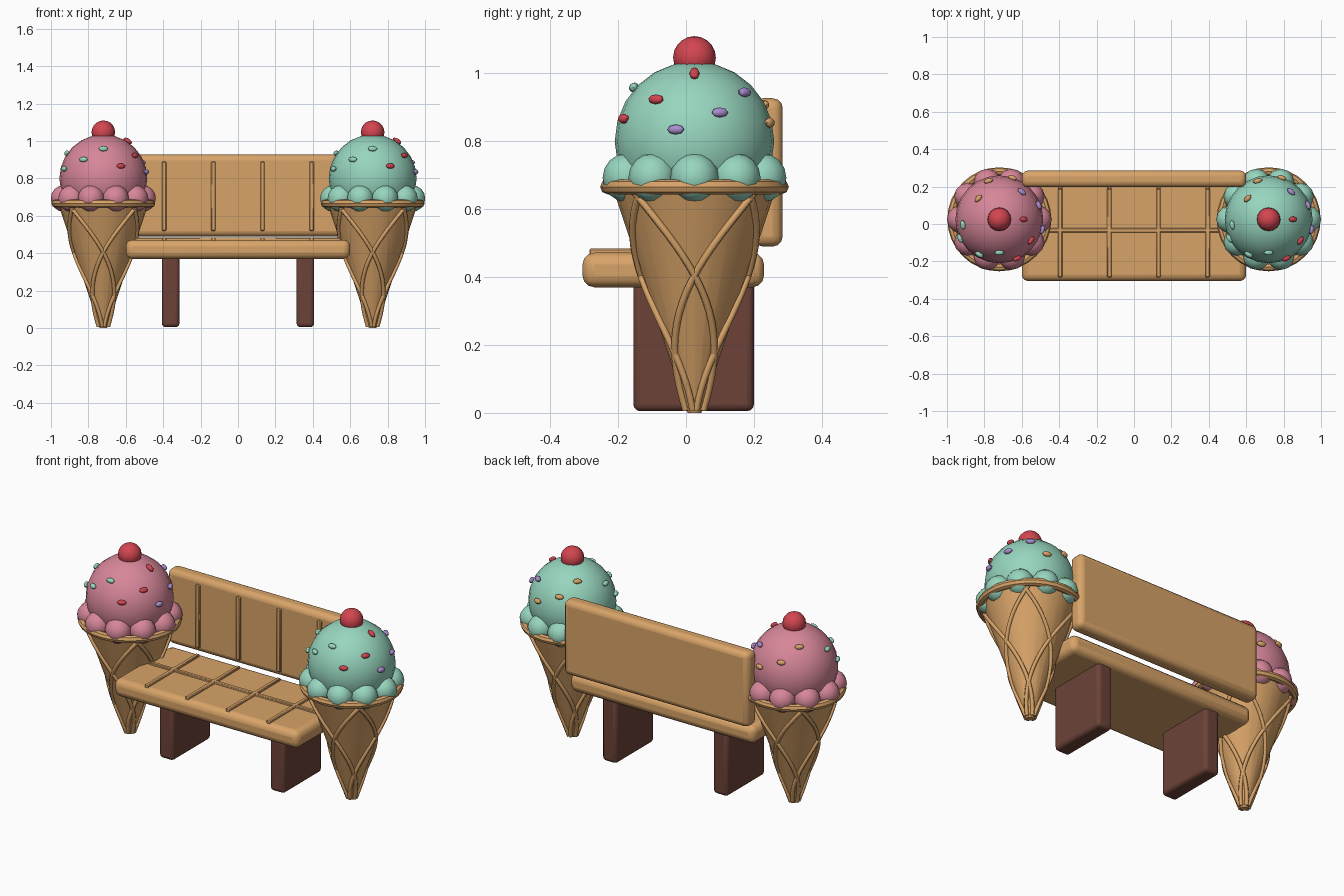
import bpy
from math import sin, cos, pi, radians
from mathutils import Vector

if "Cube" in bpy.data.objects:
    bpy.data.objects.remove(bpy.data.objects["Cube"], do_unlink=True)


def material(name, rgb):
    m = bpy.data.materials.new(name)
    m.use_nodes = True
    m.diffuse_color = (*rgb, 1)
    bsdf = m.node_tree.nodes["Principled BSDF"]
    bsdf.inputs["Base Color"].default_value = (*rgb, 1)
    bsdf.inputs["Roughness"].default_value = 0.6
    return m


PINK = material("strawberry pink", (0.68, 0.24, 0.32))
MINT = material("mint green", (0.31, 0.67, 0.52))
WAFER = material("wafer tan", (0.69, 0.37, 0.14))
BROWN = material("chocolate brown", (0.15, 0.055, 0.04))
RED = material("cherry red", (0.65, 0.06, 0.08))
PURPLE = material("lilac purple", (0.40, 0.27, 0.62))


def finish(name, mat, angle=40):
    ob = bpy.context.object
    ob.name = name
    ob.data.materials.append(mat)
    bpy.ops.object.shade_smooth_by_angle(angle=radians(angle))
    return ob


def box(name, lo, hi, mat, bevel, segments=3):
    lo, hi = Vector(lo), Vector(hi)
    bpy.ops.mesh.primitive_cube_add(size=1, location=(lo + hi) / 2)
    ob = bpy.context.object
    ob.scale = hi - lo
    bpy.ops.object.transform_apply(location=False, rotation=False, scale=True)
    mod = ob.modifiers.new("rounded edges", 'BEVEL')
    mod.width, mod.segments = bevel, segments
    return finish(name, mat, 35)


def ball(name, loc, radius, mat, segments=16, rings=10):
    bpy.ops.mesh.primitive_uv_sphere_add(segments=segments, ring_count=rings,
                                         radius=radius, location=loc)
    return finish(name, mat)


# Bench
box("seat", (-0.6, -0.305, 0.37), (0.6, 0.23, 0.472), WAFER, 0.035)
box("backrest", (-0.6, 0.197, 0.49), (0.6, 0.285, 0.927), WAFER, 0.03)
box("seat_long_ridge", (-0.55, -0.045, 0.46), (0.55, -0.022, 0.484), WAFER, 0.004, 1)
for i in range(4):
    x = -0.395 + i * 0.263
    box("seat_ridge", (x - 0.012, -0.285, 0.46), (x + 0.012, 0.195, 0.484), WAFER, 0.004, 1)
    box("backrest_ridge", (x - 0.012, 0.185, 0.52), (x + 0.012, 0.21, 0.89), WAFER, 0.004, 1)
for side, x in (("right", -0.36), ("left", 0.36)):
    box(side + "_leg", (x - 0.047, -0.155, 0.005), (x + 0.047, 0.2, 0.39), BROWN, 0.02)

# Ice cream cones
CY, RIM_Z, TIP_R, TOP_R = 0.025, 0.66, 0.02, 0.24
SCOOP_Z, SCOOP_R = 0.80, 0.235

# Sprinkle offsets from the scoop centre
SPRINKLES = [
    (RED, [(0.13, 0, 0.2), (0.165, -0.11, 0.12), (0.095, -0.21, 0.067)]),
    (PURPLE, [(0.23, -0.055, 0.035), (0.21, 0.075, 0.085), (0.12, 0.148, 0.145)]),
    (MINT, [(0, -0.18, 0.16), (-0.105, -0.185, 0.1), (-0.205, -0.1, 0.05), (-0.195, -0.03, 0.135)]),
    (WAFER, [(-0.11, 0.11, 0.175), (-0.06, 0.21, 0.11), (0.07, 0.22, 0.055)]),
]


def lattice(cx):
    # Crossing helices that follow the cone wall
    cu = bpy.data.curves.new("cone_lattice", 'CURVE')
    cu.dimensions = '3D'
    cu.bevel_depth, cu.bevel_resolution = 0.011, 1
    cu.use_fill_caps = True
    n = 20
    for hand in (-1, 1):
        for k in range(4):
            sp = cu.splines.new('POLY')
            sp.points.add(n)
            for j, p in enumerate(sp.points):
                t = j / n
                z = 0.008 + t * (RIM_Z - 0.015)
                r = TIP_R + (TOP_R - TIP_R) * z / RIM_Z + 0.003
                a = k * pi / 2 + hand * radians(195) * (z - 0.405)
                p.co = (cx + r * cos(a), CY + r * sin(a), z, 1)
    ob = bpy.data.objects.new("cone_lattice", cu)
    bpy.context.collection.objects.link(ob)
    cu.materials.append(WAFER)


def ice_cream(side, cx, flavour):
    bpy.ops.mesh.primitive_cone_add(vertices=24, radius1=TIP_R, radius2=TOP_R, depth=RIM_Z,
                                    location=(cx, CY, RIM_Z / 2))
    finish(side + "_cone", WAFER)
    lattice(cx)
    bpy.ops.mesh.primitive_torus_add(major_radius=0.256, minor_radius=0.022, major_segments=32,
                                     minor_segments=8, location=(cx, CY, 0.666))
    finish(side + "_cone_rim", WAFER)

    # Scoop with a ruffled skirt and a cherry
    ball(side + "_scoop", (cx, CY, SCOOP_Z), SCOOP_R, flavour, 24, 12)
    for k in range(10):
        a = k * 2 * pi / 10
        ball(side + "_scoop_ruffle", (cx + 0.209 * cos(a), CY + 0.209 * sin(a), 0.693),
             0.072, flavour, 12, 8)
    ball(side + "_cherry", (cx, CY, 1.047), 0.063, RED, 16, 10)

    for mat, offsets in SPRINKLES:
        for off in offsets:
            normal = Vector(off).normalized()
            ob = ball(side + "_sprinkle", Vector((cx, CY, SCOOP_Z)) + normal * (SCOOP_R + 0.004),
                      0.015, mat, 8, 6)
            ob.rotation_euler = normal.to_track_quat('Z', 'Y').to_euler()
            ob.scale = (1, 1.7, 0.9) if off[2] > 0.19 else (1.7, 1, 0.9)


ice_cream("right", -0.72, PINK)
ice_cream("left", 0.72, MINT)
